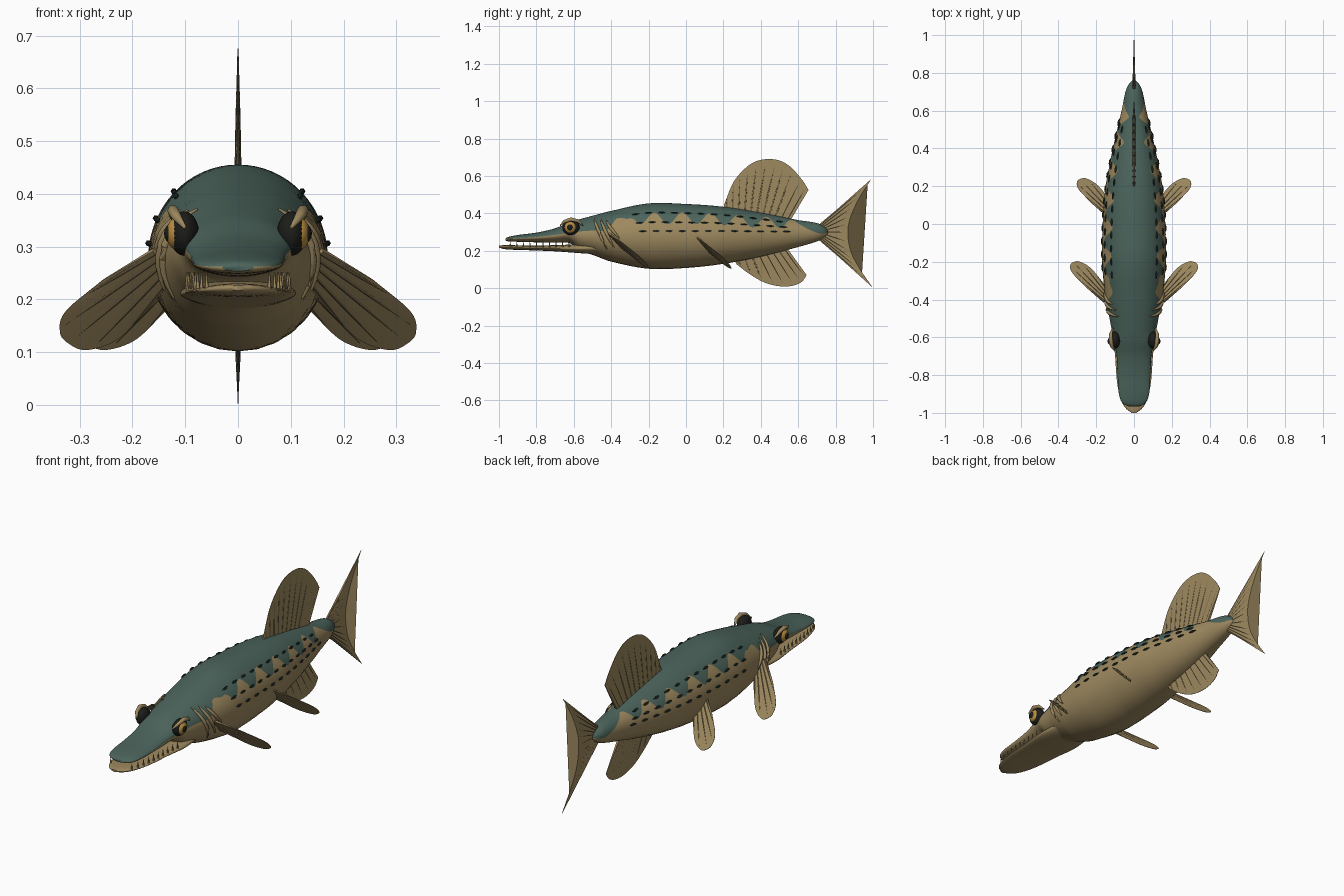
import bpy, bmesh
from math import sin, cos, asin, pi, radians
from mathutils import Vector as V

if "Cube" in bpy.data.objects:
    bpy.data.objects.remove(bpy.data.objects["Cube"])


def material(name, r, g, b):
    m = bpy.data.materials.new(name)
    m.use_nodes = True
    m.diffuse_color = (r, g, b, 1)
    bsdf = m.node_tree.nodes["Principled BSDF"]
    bsdf.inputs["Base Color"].default_value = (r, g, b, 1)
    bsdf.inputs["Roughness"].default_value = 0.7
    return m


TEAL = material("teal back", .07, .125, .105)
TAN = material("tan belly", .34, .25, .115)
BROWN = material("brown fin ray", .17, .125, .06)
DARK = material("dark scale", .018, .03, .026)
BLACK = material("black eye", .012, .012, .01)
AMBER = material("amber iris", .5, .27, .05)


def sample(table, x):
    """Smooth interpolation of rows (x, a, b, ...)."""
    x = min(max(x, table[0][0]), table[-1][0])
    i = 0
    while i < len(table) - 2 and x > table[i + 1][0]:
        i += 1
    p, q = table[i], table[i + 1]
    o, r = table[max(i - 1, 0)], table[min(i + 2, len(table) - 1)]
    d = q[0] - p[0]
    t = (x - p[0]) / d
    out = []
    for k in range(1, len(p)):
        m0 = (q[k] - o[k]) / (q[0] - o[0]) * d
        m1 = (r[k] - p[k]) / (r[0] - p[0]) * d
        out.append((2*t**3 - 3*t*t + 1) * p[k] + (t**3 - 2*t*t + t) * m0
                   + (3*t*t - 2*t**3) * q[k] + (t**3 - t*t) * m1)
    return out


def make(name, lofts, mats, rule=lambda i, n: 0, angle=40):
    """Skin each list of rings and join them in one object."""
    bm = bmesh.new()
    for rings in lofts:
        vs = [[bm.verts.new(p) for p in ring] for ring in rings]
        n = len(vs[0])
        for a, b in zip(vs, vs[1:]):
            for i in range(n):
                f = bm.faces.new((a[i], a[(i+1) % n], b[(i+1) % n], b[i]))
                f.material_index = rule(i, n)
        bm.faces.new(vs[0])
        bm.faces.new(vs[-1])
    bmesh.ops.recalc_face_normals(bm, faces=bm.faces)
    me = bpy.data.meshes.new(name)
    bm.to_mesh(me)
    bm.free()
    for m in mats:
        me.materials.append(m)
    ob = bpy.data.objects.new(name, me)
    bpy.context.collection.objects.link(ob)
    bpy.ops.object.select_all(action="DESELECT")
    ob.select_set(True)
    bpy.context.view_layer.objects.active = ob
    bpy.ops.object.shade_smooth_by_angle(angle=radians(angle))
    return ob


def tube(path, radii, sides=6):
    rings = []
    for i, p in enumerate(path):
        d = (path[min(i+1, len(path)-1)] - path[max(i-1, 0)]).normalized()
        a = d.cross(V((0, 0, 1)) if abs(d.z) < .9 else V((1, 0, 0))).normalized()
        b = d.cross(a)
        rings.append([p + radii[i] * (a * cos(2*pi*k/sides) + b * sin(2*pi*k/sides))
                      for k in range(sides)])
    return rings


# Body: y, top, bottom, half width
BODY = [(-.965, .266, .254, .03), (-.95, .274, .25, .06), (-.9, .284, .248, .08),
        (-.8, .297, .245, .087), (-.7, .32, .243, .092), (-.62, .352, .24, .105),
        (-.57, .368, .2, .116), (-.5, .387, .178, .13), (-.4, .413, .142, .15),
        (-.2, .453, .104, .169), (0, .45, .108, .166), (.2, .435, .13, .15),
        (.4, .403, .168, .112), (.6, .364, .22, .066), (.7, .348, .25, .045),
        (.74, .328, .272, .028), (.76, .308, .29, .008)]
# Lower edge of the back colour: y, z
EDGE = [(-.965, .262), (-.8, .273), (-.7, .285), (-.6, .3), (-.5, .308), (-.42, .312),
        (-.37, .372), (-.31, .37), (-.25, .372), (.1, .372), (.45, .35), (.58, .352),
        (.66, .312), (.72, .292), (.76, .299)]


def surf(y, ang, side=1, lift=0):
    t, b, w = sample(BODY, y)
    return V((side * (w + lift) * cos(ang), y, (t+b)/2 + ((t-b)/2 + lift) * sin(ang)))


def edge_angle(y):
    t, b, w = sample(BODY, y)
    z = sample(EDGE, y)[0]
    fade = max(0, min(1, (y + .31) / .06, (.6 - y) / .08))
    z += .031 * fade * cos(2 * pi * (y + .17) / .15)
    return asin(max(-.9, min(.93, (2*z - t - b) / (t - b))))


K = 10
rings = []
for j in range(173):
    y = -.965 + .01 * j if j < 172 else .76
    a = edge_angle(y)
    angs = [pi/2 + (a - pi/2) * i / K for i in range(K)]
    angs += [a + (-pi/2 - a) * i / K for i in range(K + 1)]
    rings.append([surf(y, g) for g in angs] + [surf(y, g, -1) for g in angs[-2:0:-1]])
make("body", [rings], [TEAL, TAN], lambda i, n: 0 if i < K or i >= 3*K else 1, 60)

# Lower jaw: y, top, bottom, half width
JAW = [(-1, .227, .217, .012), (-.98, .23, .21, .04), (-.94, .23, .206, .066),
       (-.85, .228, .203, .088), (-.7, .23, .197, .1), (-.58, .236, .188, .11), (-.46, .25, .18, .1)]
rings = []
for j in range(28):
    y = -1 + .02 * j
    t, b, w = sample(JAW, y)
    rings.append([V((w * cos(g), y, (t+b)/2 + (t-b)/2 * sin(g)))
                  for g in [2*pi*k/32 for k in range(32)]])
make("lower_jaw", [rings], [TAN], angle=60)

# Teeth along the jaws
teeth = []
for s in (1, -1):
    for j in range(10):
        y = -.94 + .035 * j
        w = sample(JAW, y)[2] * .9
        teeth.append(tube([V((s*w, y, .218)), V((s*w, y, .252))], [.005, .001], 5))
make("teeth", teeth, [TAN])

# Raised dark scales in three rows per side
scales = []
for s in (1, -1):
    for row, ang in enumerate((45, 25, 9)):
        for j in range(12):
            y = -.27 + .07 * j + .02 * row
            path = [surf(y + d, radians(ang), s, .002) for d in (-.02, -.01, .005, .02)]
            scales.append(tube(path, [.001, .005, .006, .001]))
make("side_scales", scales, [DARK])


def fin(name, base, tip, normal, thick, rays):
    """Thin plate fanned between two curves, with raised rays."""
    base = [(i / (len(base)-1), *p) for i, p in enumerate(base)]
    tip = [(i / (len(tip)-1), *p) for i, p in enumerate(tip)]

    def point(u, t):
        return V(sample(base, u)).lerp(V(sample(tip, u)), t)
    us = [i / 40 for i in range(41)]
    plate = []
    for j in range(9):
        t = j / 8
        off = normal * (thick * (1 - t) + .0008)
        plate.append([point(u, t) + off for u in us] + [point(u, t) - off for u in us[::-1]])
    make(name, [plate], [TAN])
    lines = [tube([point((i + .5) / rays, t) for t in (0, .5, .95)],
                  [thick + .0025, thick * .5 + .0025, .001]) for i in range(rays)]
    make(name + "_rays", lines, [BROWN])


def flat(*pts):
    return [(0, y, z) for y, z in pts]


X = V((1, 0, 0))
fin("dorsal_fin", flat((.2, .425), (.32, .41), (.44, .39), (.56, .365)),
    flat((.205, .45), (.25, .56), (.3, .625), (.36, .672), (.43, .69), (.5, .682),
         (.56, .647), (.62, .58), (.655, .525)), X, .006, 11)
fin("anal_fin", flat((.26, .15), (.36, .17), (.46, .19), (.54, .215)),
    flat((.27, .128), (.34, .075), (.42, .03), (.5, .01), (.57, .013), (.62, .035), (.645, .07)),
    X, .005, 8)
fin("tail_fin", flat((.71, .335), (.72, .31), (.72, .29), (.71, .262)),
    flat((.992, .585), (.925, .48), (.88, .38), (.865, .3), (.88, .2), (.925, .11), (.998, .003)),
    X, .006, 11)

# Paired fins, swept back and down
OUTLINE = [(.1, -.055), (.2, -.06), (.27, -.035), (.29, 0), (.285, .03), (.24, .055), (.12, .055)]
for label, root in (("pectoral", (.15, -.385, .262)), ("pelvic", (.115, .055, .262))):
    for s, side in ((1, "left"), (-1, "right")):
        along = V((s * .59, .63, -.5))
        across = V((s * .64, -.43, .64))
        o = V((s * root[0], root[1], root[2])) - along * .02
        fin(f"{side}_{label}_fin", [o + across * d for d in (-.035, 0, .035)],
            [o + along * (l + .02) + across * d for l, d in OUTLINE],
            along.cross(across).normalized(), .004, 5)


def ball(name, loc, size, mat):
    bpy.ops.mesh.primitive_uv_sphere_add(segments=28, ring_count=16, location=loc)
    ob = bpy.context.object
    ob.name = name
    ob.scale = size
    ob.data.materials.append(mat)
    bpy.ops.object.shade_smooth_by_angle(angle=radians(60))


for s, side in ((1, "left"), (-1, "right")):
    # Eye with iris, pupil and brow
    ball(side + "_eye", (s * .102, -.615, .325), (.028, .046, .042), BLACK)
    ball(side + "_iris", (s * .115, -.618, .325), (.021, .032, .031), AMBER)
    ball(side + "_pupil", (s * .127, -.62, .325), (.013, .018, .018), BLACK)
    brow = [V((s * x, y, z)) for x, y, z in
            ((.1, -.672, .335), (.116, -.65, .356), (.123, -.615, .368),
             (.122, -.58, .36), (.112, -.55, .335))]
    make(side + "_brow", [tube(brow, [.003, .009, .011, .009, .003], 10)], [TAN], angle=60)
    # Curved gill ridges
    ridges = []
    for y0, low, high in ((-.49, -35, 55), (-.455, -25, 48), (-.425, -5, 40)):
        path = [surf(y0 + .07 * (1 - t / 8) ** 1.5, radians(low + (high - low) * t / 8), s, .002)
                for t in range(9)]
        ridges.append(tube(path, [.002 + .007 * sin(pi * t / 8) for t in range(9)], 8))
    make(side + "_gill_ridges", ridges, [TAN], angle=60)
